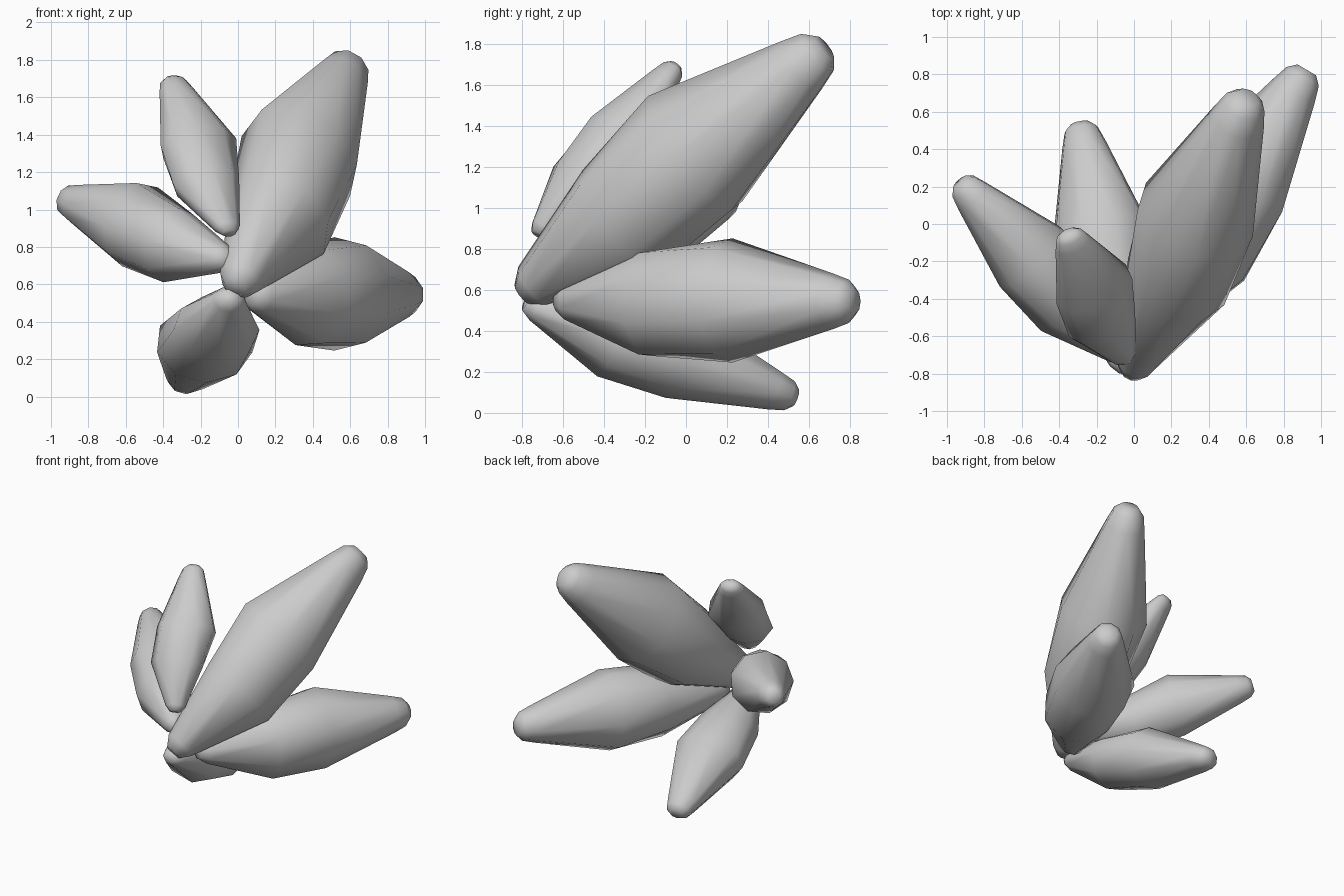
import bpy, bmesh, math
from mathutils import Vector

if "Cube" in bpy.data.objects:
    bpy.data.objects.remove(bpy.data.objects["Cube"])

SIDES = 9
# (position along axis, radius fraction, extra radius on the early-swelling side)
PROFILE = [(0.0, 0.18, 0), (0.035, 0.33, 0), (0.32, 0.87, 0.14),
           (0.57, 1.0, -0.04), (0.92, 0.45, 0), (0.975, 0.35, 0), (1.0, 0.2, 0)]


def petal(name, base, tip, half_width, half_depth, early_angle):
    """Swollen, faceted pod lofted between two points."""
    base, tip = Vector(base), Vector(tip)
    axis = tip - base
    d = axis.normalized()
    u = d.cross(Vector((0, 0, 1))).normalized()
    v = u.cross(d)
    # the blunt ends overshoot the end centres slightly
    start, span = base - d * 0.05, axis + d * 0.10
    phase = math.radians(early_angle)
    bm = bmesh.new()
    rings = []
    for t, r, swell in PROFILE:
        ring = []
        for i in range(SIDES):
            a = phase + 2 * math.pi * i / SIDES
            k = (r + swell * math.cos(a - phase)) * 1.02
            ring.append(bm.verts.new(start + span * t
                                     + u * half_width * k * math.cos(a)
                                     + v * half_depth * k * math.sin(a)))
        rings.append(ring)
    for lo, hi in zip(rings, rings[1:]):
        for i in range(SIDES):
            j = (i + 1) % SIDES
            bm.faces.new((lo[i], lo[j], hi[j], hi[i]))
    bm.faces.new(rings[0][::-1])
    bm.faces.new(rings[-1])
    bmesh.ops.recalc_face_normals(bm, faces=bm.faces)
    me = bpy.data.meshes.new(name)
    bm.to_mesh(me)
    bm.free()
    ob = bpy.data.objects.new(name, me)
    bpy.context.collection.objects.link(ob)
    bpy.ops.object.select_all(action='DESELECT')
    ob.select_set(True)
    bpy.context.view_layer.objects.active = ob
    bpy.ops.object.shade_smooth_by_angle(angle=math.radians(60))


# Five pods fanning out from a common root
petal("large_upper_right_petal", (0.0, -0.76, 0.61), (0.59, 0.64, 1.755), 0.32, 0.35, -45)
petal("lower_right_petal", (0.10, -0.58, 0.545), (0.90, 0.78, 0.545), 0.29, 0.30, -20)
petal("left_petal", (-0.08, -0.68, 0.735), (-0.90, 0.19, 1.045), 0.23, 0.23, -140)
petal("upper_left_petal", (-0.06, -0.70, 0.91), (-0.34, -0.08, 1.66), 0.215, 0.155, 180)
petal("bottom_petal", (-0.045, -0.74, 0.52), (-0.28, 0.49, 0.09), 0.26, 0.215, -90)
